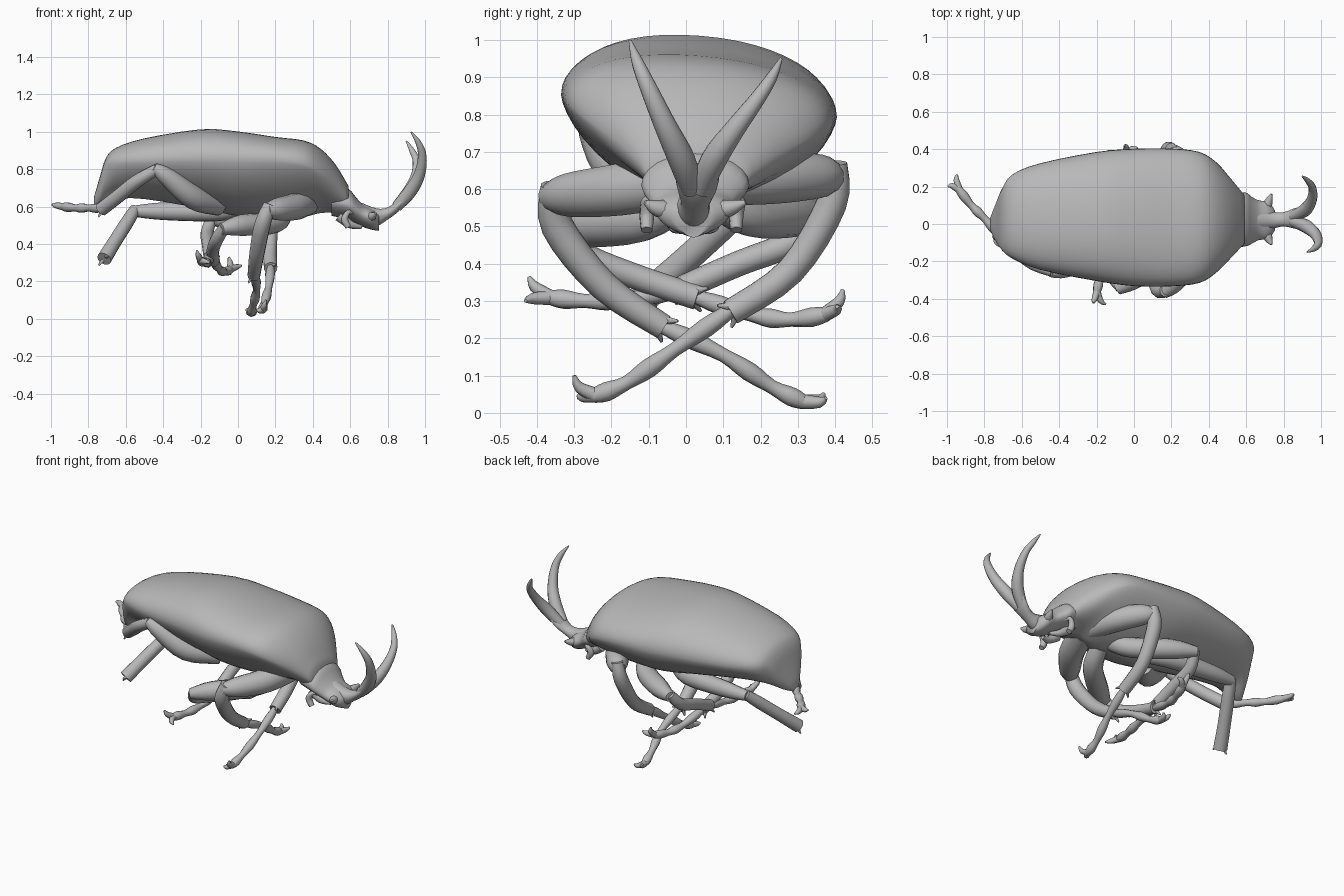
import bpy, bmesh, math
from mathutils import Vector

grey = bpy.data.materials.new("shell grey")
grey.diffuse_color = (0.48, 0.48, 0.48, 1)


def finish(name, bm, angle=60):
    bmesh.ops.recalc_face_normals(bm, faces=bm.faces[:])
    me = bpy.data.meshes.new(name)
    bm.to_mesh(me)
    bm.free()
    me.materials.append(grey)
    ob = bpy.data.objects.new(name, me)
    bpy.context.collection.objects.link(ob)
    bpy.ops.object.select_all(action='DESELECT')
    ob.select_set(True)
    bpy.context.view_layer.objects.active = ob
    bpy.ops.object.shade_smooth_by_angle(angle=math.radians(angle))
    return ob


def skin(bm, rings):
    loops = [[bm.verts.new(p) for p in r] for r in rings]
    n = len(loops[0])
    for a, b in zip(loops, loops[1:]):
        for i in range(n):
            j = (i + 1) % n
            bm.faces.new((a[i], a[j], b[j], b[i]))
    bm.faces.new(loops[0])
    bm.faces.new(loops[-1])


def smooth_path(pts, steps):
    """Catmull-Rom interpolation of tuples of any length."""
    out = []
    for i in range(len(pts) - 1):
        p0, p1, p2, p3 = (pts[max(i - 1, 0)], pts[i], pts[i + 1],
                          pts[min(i + 2, len(pts) - 1)])
        for s in range(steps):
            t = s / steps
            out.append(tuple(0.5 * (2 * b + (c - a) * t + (2 * a - 5 * b + 4 * c - d) * t * t
                                    + (3 * b - a - 3 * c + d) * t ** 3)
                             for a, b, c, d in zip(p0, p1, p2, p3)))
    out.append(tuple(pts[-1]))
    return out


def tube(bm, pts, steps=4, n=12):
    """Sweep a round section along (x, y, z, radius) points."""
    path = smooth_path(pts, steps) if steps > 1 else pts
    P = [Vector(p[:3]) for p in path]
    rings, side = [], None
    for i, p in enumerate(P):
        t = (P[min(i + 1, len(P) - 1)] - P[max(i - 1, 0)]).normalized()
        if side is None:
            side = t.orthogonal()
        side = (side - t * side.dot(t)).normalized()
        up = t.cross(side)
        r = max(path[i][3], 0.002)
        rings.append([p + side * (r * math.cos(a)) + up * (r * math.sin(a))
                      for a in (2 * math.pi * k / n for k in range(n))])
    skin(bm, rings)


def loft(name, stations, p_top, p_low, roll=0.0, n=40, steps=3):
    """Rings along x: (x, y centre, half width, z rim, z top, z bottom, [lower fullness])."""
    rings = []
    for x, yc, hw, zr, zt, zb, *low in smooth_path(stations, steps):
        ring = []
        for k in range(n):
            a = 2 * math.pi * k / n
            c, s = math.cos(a), math.sin(a)
            e = 2 / (p_top if s >= 0 else (low[0] if low else p_low))
            y = hw * math.copysign(abs(c) ** e, c)
            z = abs(s) ** e * (zt - zr if s >= 0 else zb - zr)
            ring.append((x, yc + y, zr + z - roll * y))
        rings.append(ring)
    bm = bmesh.new()
    skin(bm, rings)
    return finish(name, bm)


# one rounded body: domed back above the rim, tapering belly below it
loft("body", [
    (-0.77, 0.0, 0.03, 0.625, 0.65, 0.59, 1.8),
    (-0.735, 0.01, 0.11, 0.72, 0.77, 0.60, 1.8),
    (-0.705, 0.025, 0.165, 0.80, 0.86, 0.615, 1.7),
    (-0.65, 0.04, 0.225, 0.82, 0.913, 0.64, 1.6),
    (-0.50, 0.04, 0.285, 0.825, 0.962, 0.64, 1.6),
    (-0.20, 0.04, 0.345, 0.83, 1.01, 0.59, 1.6),
    (0.0, 0.035, 0.367, 0.825, 0.998, 0.55, 1.6),
    (0.2, 0.035, 0.368, 0.82, 0.968, 0.54, 1.5),
    (0.35, 0.035, 0.35, 0.80, 0.95, 0.545, 1.4),
    (0.44, 0.035, 0.295, 0.76, 0.908, 0.565, 1.45),
    (0.52, 0.03, 0.21, 0.71, 0.825, 0.565, 1.7),
    (0.59, 0.025, 0.13, 0.64, 0.71, 0.55, 1.8)], 2.15, 1.6, roll=0.08, n=48)

# head, sloping down to the mouth
loft("head", [
    (0.50, 0.025, 0.13, 0.63, 0.73, 0.55),
    (0.59, 0.025, 0.145, 0.61, 0.695, 0.53),
    (0.63, 0.02, 0.125, 0.585, 0.65, 0.51),
    (0.67, 0.02, 0.105, 0.555, 0.61, 0.49),
    (0.72, 0.02, 0.10, 0.54, 0.585, 0.475),
    (0.755, 0.02, 0.05, 0.53, 0.56, 0.47)], 2.0, 1.7, n=24)

# cheek spikes, mouthparts and stubby feelers
for s, tag in ((-1, "left"), (1, "right")):
    bm = bmesh.new()
    tube(bm, [(0.70, 0.02 + s * 0.05, 0.54, 0.03), (0.72, 0.02 + s * 0.10, 0.55, 0.022),
              (0.735, 0.025 + s * 0.135, 0.565, 0.006)], n=8)
    finish(tag + "_cheek_spike", bm)
    bm = bmesh.new()
    tube(bm, [(0.62, 0.02 + s * 0.09, 0.56, 0.012), (0.59, 0.02 + s * 0.125, 0.57, 0.013),
              (0.57, 0.015 + s * 0.12, 0.53, 0.02), (0.59, 0.015 + s * 0.12, 0.49, 0.016)], n=8)
    finish(tag + "_feeler", bm)
    bm = bmesh.new()
    tube(bm, [(0.54, 0.02 + s * 0.05, 0.55, 0.03), (0.60, 0.02 + s * 0.05, 0.505, 0.022),
              (0.66, 0.02 + s * 0.03, 0.49, 0.01)], n=8)
    finish(tag + "_jaw", bm)

# forked horn with a broad palm
loft("horn_stem", [
    (0.66, 0.02, 0.06, 0.56, 0.62, 0.50),
    (0.74, 0.02, 0.045, 0.55, 0.59, 0.495),
    (0.80, 0.025, 0.038, 0.565, 0.595, 0.53),
    (0.86, 0.03, 0.055, 0.61, 0.64, 0.575),
    (0.895, 0.03, 0.06, 0.645, 0.67, 0.62)], 2, 2, n=20)
for tag, pts in {
    "left": [(0.85, 0.015, 0.60, 0.03), (0.92, -0.012, 0.68, 0.036), (0.97, -0.055, 0.77, 0.03),
             (0.985, -0.10, 0.87, 0.023), (0.965, -0.13, 0.94, 0.016), (0.925, -0.15, 0.998, 0.004)],
    "right": [(0.85, 0.04, 0.60, 0.03), (0.915, 0.075, 0.68, 0.035), (0.95, 0.13, 0.76, 0.028),
              (0.955, 0.19, 0.84, 0.021), (0.93, 0.23, 0.90, 0.015), (0.90, 0.255, 0.95, 0.004)],
}.items():
    bm = bmesh.new()
    tube(bm, pts)
    finish(tag + "_horn_tine", bm)


def leg(name, thigh, shin, foot, claws=()):
    bm = bmesh.new()
    tube(bm, thigh)
    finish(name + "_thigh", bm)
    bm = bmesh.new()
    tube(bm, shin)
    # spurs at the shin's end
    a, b = Vector(shin[-2][:3]), Vector(shin[-1][:3])
    d = (b - a).normalized()
    o = d.orthogonal().normalized()
    for s in (-1, 1):
        q = b + d * 0.02 + o * s * 0.045
        tube(bm, [(*(b - d * 0.03), 0.02), (*q, 0.004)], steps=1, n=6)
    finish(name + "_shin", bm)
    if not foot:
        return
    # slim, slightly lumpy foot with two hooked claws
    bm = bmesh.new()
    path = smooth_path(foot, 2)
    tube(bm, [(*p, 0.026 if i % 2 else 0.019) for i, p in enumerate(path)], steps=3, n=10)
    e, d = Vector(path[-1]), Vector(path[-1]) - Vector(path[-2])
    for c in claws:
        c = Vector(c)
        m = e.lerp(c, 0.5) + d.normalized() * 0.012
        tube(bm, [(*(e - d * 0.2), 0.02), (*m, 0.015), (*c, 0.005)], steps=3, n=8)
    finish(name + "_foot", bm)


# front pair, crossing under the head and reaching the ground
leg("front_left_leg",
    [(0.37, 0.0, 0.63, 0.075), (0.31, -0.17, 0.60, 0.072), (0.21, -0.31, 0.585, 0.06), (0.15, -0.37, 0.58, 0.035)],
    [(0.17, -0.355, 0.61, 0.035), (0.13, -0.345, 0.50, 0.044), (0.10, -0.22, 0.34, 0.04), (0.085, -0.06, 0.23, 0.034)],
    [(0.09, -0.06, 0.23), (0.10, 0.10, 0.155), (0.08, 0.23, 0.07), (0.07, 0.32, 0.027)],
    [(0.10, 0.375, 0.04), (0.045, 0.37, 0.052)])
leg("front_right_leg",
    [(0.38, 0.06, 0.63, 0.075), (0.32, 0.22, 0.63, 0.072), (0.23, 0.355, 0.635, 0.06), (0.18, 0.40, 0.63, 0.035)],
    [(0.20, 0.40, 0.67, 0.033), (0.18, 0.39, 0.56, 0.042), (0.17, 0.28, 0.38, 0.039), (0.175, 0.12, 0.27, 0.036)],
    [(0.175, 0.12, 0.275), (0.165, -0.03, 0.17), (0.14, -0.16, 0.08), (0.13, -0.25, 0.045)],
    [(0.15, -0.30, 0.10), (0.10, -0.285, 0.05)])

# middle pair, crossing under the belly
leg("middle_left_leg",
    [(0.25, 0.0, 0.58, 0.05), (0.20, -0.12, 0.515, 0.057), (0.02, -0.28, 0.50, 0.057), (-0.09, -0.35, 0.48, 0.03)],
    [(-0.07, -0.34, 0.49, 0.03), (-0.115, -0.27, 0.42, 0.035), (-0.135, -0.12, 0.36, 0.034), (-0.13, 0.03, 0.31, 0.034)],
    [(-0.13, 0.03, 0.31), (-0.10, 0.17, 0.265), (-0.07, 0.28, 0.25), (-0.04, 0.38, 0.265)],
    [(0.02, 0.405, 0.285), (-0.05, 0.42, 0.33)])
leg("middle_right_leg",
    [(0.22, 0.06, 0.59, 0.05), (0.16, 0.17, 0.53, 0.057), (-0.02, 0.30, 0.53, 0.057), (-0.15, 0.37, 0.53, 0.03)],
    [(-0.14, 0.36, 0.54, 0.03), (-0.165, 0.29, 0.46, 0.035), (-0.16, 0.14, 0.40, 0.034), (-0.15, -0.02, 0.33, 0.034)],
    [(-0.15, -0.02, 0.33), (-0.16, -0.15, 0.305), (-0.18, -0.27, 0.30), (-0.20, -0.37, 0.31)],
    [(-0.15, -0.43, 0.30), (-0.22, -0.42, 0.365)])

# hind pair: one folded up beside the body, one lying flat without a foot
leg("hind_left_leg",
    [(-0.10, -0.04, 0.60, 0.05), (-0.24, -0.17, 0.65, 0.065), (-0.38, -0.24, 0.76, 0.05), (-0.45, -0.26, 0.81, 0.025)],
    [(-0.43, -0.255, 0.80, 0.03), (-0.54, -0.21, 0.735, 0.036), (-0.64, -0.13, 0.655, 0.037), (-0.73, -0.05, 0.585, 0.037)],
    [(-0.72, -0.06, 0.59), (-0.80, 0.03, 0.592), (-0.87, 0.10, 0.592), (-0.94, 0.19, 0.60)],
    [(-0.945, 0.265, 0.595), (-0.995, 0.20, 0.61)])
leg("hind_right_leg",
    [(0.02, 0.06, 0.59, 0.045), (-0.12, 0.15, 0.575, 0.055), (-0.4, 0.18, 0.575, 0.048), (-0.56, 0.185, 0.575, 0.03)],
    [(-0.55, 0.19, 0.585, 0.03), (-0.59, 0.12, 0.52, 0.036), (-0.66, 0.0, 0.41, 0.037), (-0.715, -0.10, 0.32, 0.04)],
    None)
